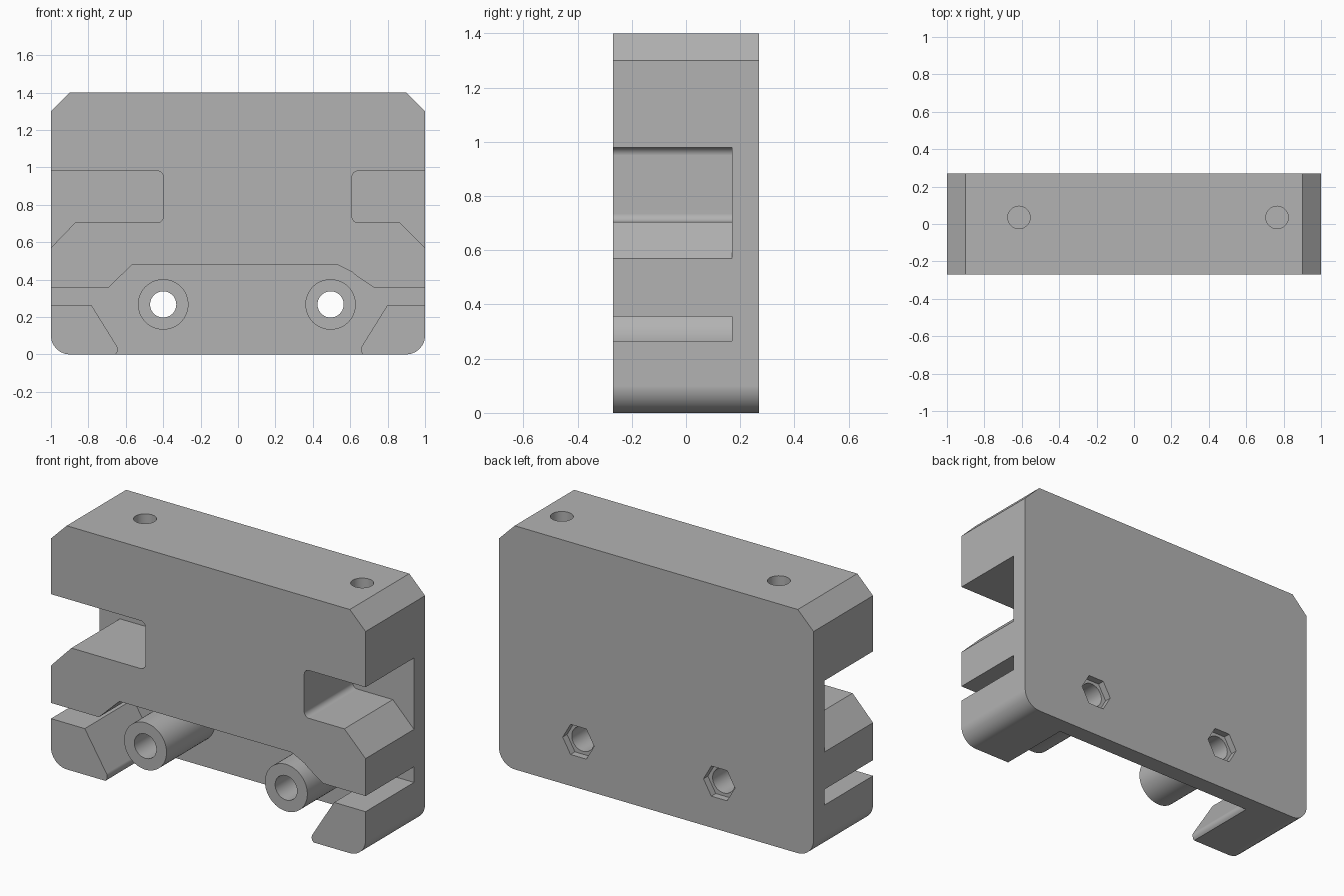
import bpy, bmesh, math
from mathutils import Vector, Matrix

if "Cube" in bpy.data.objects:
    bpy.data.objects.remove(bpy.data.objects["Cube"])

FRONT, BACK, PLATE = -0.27, 0.27, 0.17   # PLATE: front face of the rear plate

grey = bpy.data.materials.new("plain grey")
grey.use_nodes = True
grey.diffuse_color = (0.45, 0.45, 0.45, 1)
grey.node_tree.nodes["Principled BSDF"].inputs["Base Color"].default_value = grey.diffuse_color


def finish(name, bm):
    bmesh.ops.recalc_face_normals(bm, faces=bm.faces)
    mesh = bpy.data.meshes.new(name)
    bm.to_mesh(mesh)
    bm.free()
    mesh.materials.append(grey)
    obj = bpy.data.objects.new(name, mesh)
    bpy.context.collection.objects.link(obj)
    return obj


def fillet(points, steps=8):
    """Round every (x, z, radius) corner of a profile; plain (x, z) stays sharp."""
    out = []
    for i, p in enumerate(points):
        c = Vector(p[:2])
        if len(p) == 2:
            out.append(c)
            continue
        a = (Vector(points[i - 1][:2]) - c).normalized()
        b = (Vector(points[(i + 1) % len(points)][:2]) - c).normalized()
        half = a.angle(b) / 2
        centre = c + (a + b).normalized() * p[2] / math.sin(half)
        start = c + a * p[2] / math.tan(half) - centre
        end = c + b * p[2] / math.tan(half) - centre
        for k in range(steps + 1):
            out.append(centre + start.lerp(end, k / steps).normalized() * p[2])
    return out


def extrude(name, points, y0, y1):
    bm = bmesh.new()
    face = bm.faces.new([bm.verts.new((p.x, y0, p.y)) for p in fillet(points)])
    new = bmesh.ops.extrude_face_region(bm, geom=[face])["geom"]
    bmesh.ops.translate(bm, verts=[v for v in new if isinstance(v, bmesh.types.BMVert)],
                        vec=(0, y1 - y0, 0))
    return finish(name, bm)


def cylinder(name, start, end, radius, sides=48):
    start, end = Vector(start), Vector(end)
    bm = bmesh.new()
    turn = (end - start).to_track_quat('Z', 'Y').to_matrix().to_4x4()
    bmesh.ops.create_cone(bm, cap_ends=True, segments=sides, radius1=radius, radius2=radius,
                          depth=(end - start).length,
                          matrix=Matrix.Translation((start + end) / 2) @ turn)
    return finish(name, bm)


def combine(target, tool, operation):
    tool.hide_render = True
    mod = target.modifiers.new(tool.name, 'BOOLEAN')
    mod.operation, mod.solver, mod.object = operation, 'EXACT', tool
    bpy.context.view_layer.objects.active = target
    bpy.ops.object.modifier_apply(modifier=mod.name)
    bpy.data.objects.remove(tool)


# Block with chamfered top corners and rounded bottom corners
body = extrude("clamp_body", [(-0.9, 1.4), (-1, 1.3), (-1, 0, 0.1), (1, 0, 0.1),
                              (1, 1.3), (0.9, 1.4)], FRONT, BACK)

# Side notches with a flared lower lip
for side, inner, lip in ((-1, 0.4, 0.87), (1, 0.61, 0.865)):
    notch = [(1.2, 0.98), (inner, 0.98, 0.03), (inner, 0.705, 0.03),
             (lip, 0.705), (1, 0.57), (1.2, 0.36)]
    combine(body, extrude("notch", [(side * p[0], *p[1:]) for p in notch], -0.5, PLATE), 'DIFFERENCE')

# Lower channel that leaves a hooked foot on each side
channel = [(-1.2, 0.355), (-0.695, 0.355), (-0.565, 0.48), (0.53, 0.48), (0.61, 0.44),
           (0.64, 0.415), (0.73, 0.355), (1.2, 0.355), (1.2, 0.265), (0.8, 0.265),
           (0.635, 0, 0.035), (0.75, -0.02), (0.75, -0.2), (-0.74, -0.2), (-0.74, -0.02),
           (-0.62, 0, 0.035), (-0.785, 0.265), (-1.2, 0.265)]
combine(body, extrude("channel", channel, -0.5, PLATE), 'DIFFERENCE')

# Bolt bosses with through holes and hexagonal nut pockets at the back
for x in (-0.4, 0.495):
    z = 0.267
    combine(body, cylinder("boss", (x, FRONT, z), (x, 0.2, z), 0.135), 'UNION')
    combine(body, cylinder("bolt_hole", (x, -0.5, z), (x, 0.5, z), 0.07), 'DIFFERENCE')
    pocket = [(x + 0.1 * math.cos(math.pi * k / 3), z + 0.1 * math.sin(math.pi * k / 3))
              for k in range(6)]
    combine(body, extrude("nut_pocket", pocket, BACK - 0.04, 0.5), 'DIFFERENCE')

# Vertical screw holes from the top edge into the notches
for x in (-0.615, 0.765):
    combine(body, cylinder("screw_hole", (x, 0.035, 0.85), (x, 0.035, 1.6), 0.06), 'DIFFERENCE')

# Smooth the round surfaces, keep edges crisp
bpy.ops.object.select_all(action='DESELECT')
body.select_set(True)
bpy.context.view_layer.objects.active = body
bpy.ops.object.shade_smooth_by_angle(angle=math.radians(25))
weighted = body.modifiers.new("weighted_normals", 'WEIGHTED_NORMAL')
weighted.keep_sharp = True
